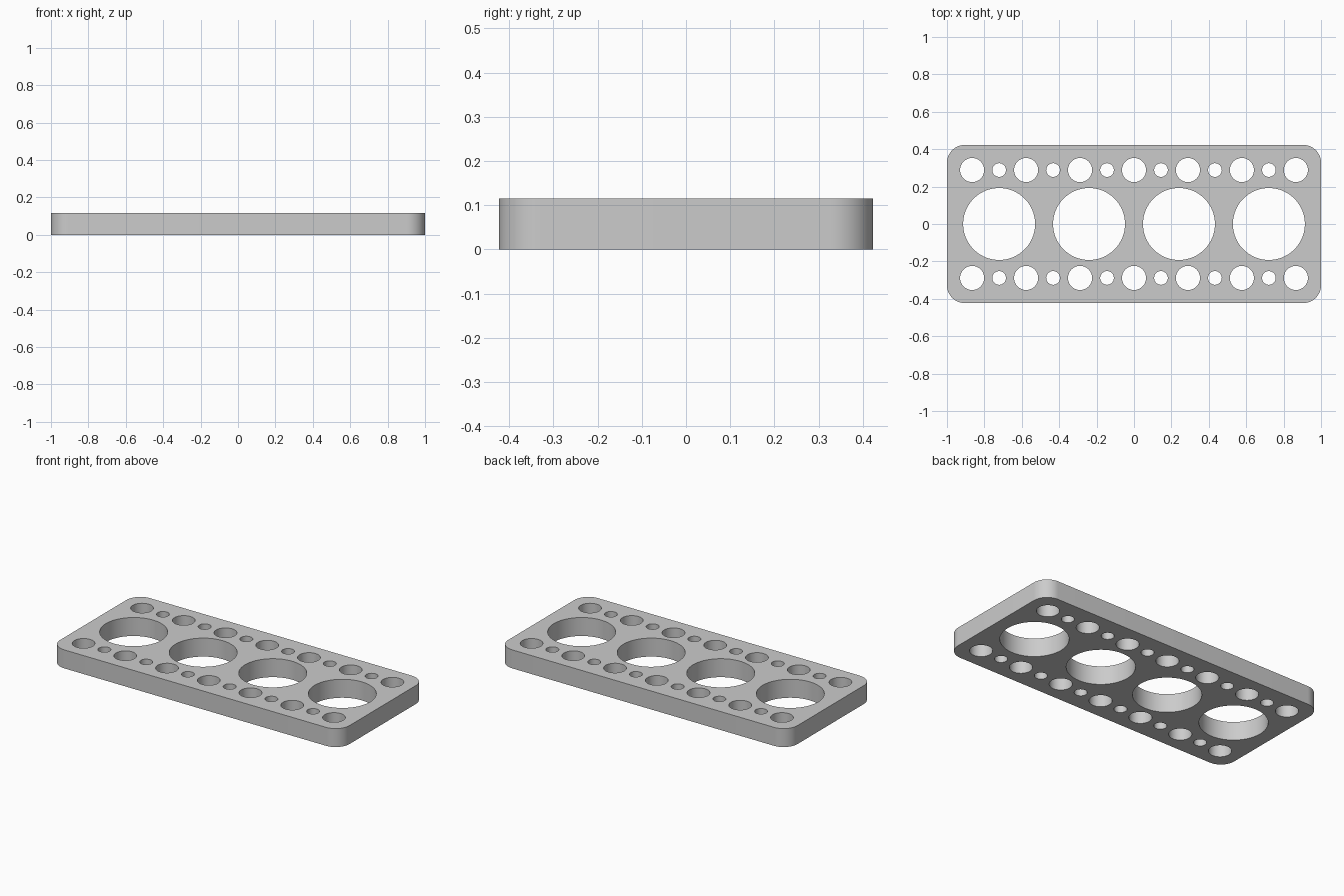
import bpy
import bmesh
from math import sin, cos, pi

cube = bpy.data.objects.get("Cube")
if cube:
    bpy.data.objects.remove(cube, do_unlink=True)

UNIT = 1 / 52            # one drawing unit in model units
HALF_X, HALF_Y, HEIGHT = 1.0, 22 * UNIT, 6 * UNIT
CORNER = 5 * UNIT
PITCH = 15 * UNIT


def arc(cx, cy, radius, start, sweep, steps):
    return [(cx + radius * cos(start + sweep * i / steps),
             cy + radius * sin(start + sweep * i / steps)) for i in range(steps + 1)]


def circle(cx, cy, radius, steps=64):
    return arc(cx, cy, radius, 0, 2 * pi, steps)[:-1]


# Rounded outline
loops = [[]]
for k, (sx, sy) in enumerate([(1, 1), (-1, 1), (-1, -1), (1, -1)]):
    loops[0] += arc(sx * (HALF_X - CORNER), sy * (HALF_Y - CORNER),
                    CORNER, k * pi / 2, pi / 2, 16)

# Four large holes along the middle
for i in range(4):
    loops.append(circle((i - 1.5) * 25 * UNIT, 0, 10 * UNIT, 96))

# Alternating medium and small holes along both long edges
for side in (-1, 1):
    for i in range(13):
        radius = 3.35 * UNIT if i % 2 == 0 else 1.9 * UNIT
        loops.append(circle((i - 6) * PITCH / 2, side * PITCH, radius))

# Extruded plate
curve = bpy.data.curves.new("plate_profile", "CURVE")
curve.dimensions = "2D"
curve.fill_mode = "BOTH"
curve.extrude = HEIGHT / 2
for points in loops:
    spline = curve.splines.new("POLY")
    spline.points.add(len(points) - 1)
    for point, (x, y) in zip(spline.points, points):
        point.co = (x, y, 0, 1)
    spline.use_cyclic_u = True

plate = bpy.data.objects.new("perforated_plate", curve)
bpy.context.collection.objects.link(plate)
bpy.ops.object.select_all(action="DESELECT")
plate.select_set(True)
bpy.context.view_layer.objects.active = plate
bpy.ops.object.convert(target="MESH")
plate = bpy.context.object

# Weld the caps to the walls and stand the plate on the ground
bm = bmesh.new()
bm.from_mesh(plate.data)
bmesh.ops.remove_doubles(bm, verts=bm.verts, dist=0.0001)
bmesh.ops.recalc_face_normals(bm, faces=bm.faces)
bmesh.ops.translate(bm, verts=bm.verts, vec=(0, 0, HEIGHT / 2))
bm.to_mesh(plate.data)
bm.free()
bpy.ops.object.shade_smooth_by_angle(angle=pi / 6)

# Plain grey finish
grey = bpy.data.materials.new("light_grey")
grey.use_nodes = True
colour = (0.6, 0.6, 0.6, 1)
grey.diffuse_color = colour
grey.node_tree.nodes["Principled BSDF"].inputs["Base Color"].default_value = colour
plate.data.materials.clear()
plate.data.materials.append(grey)
